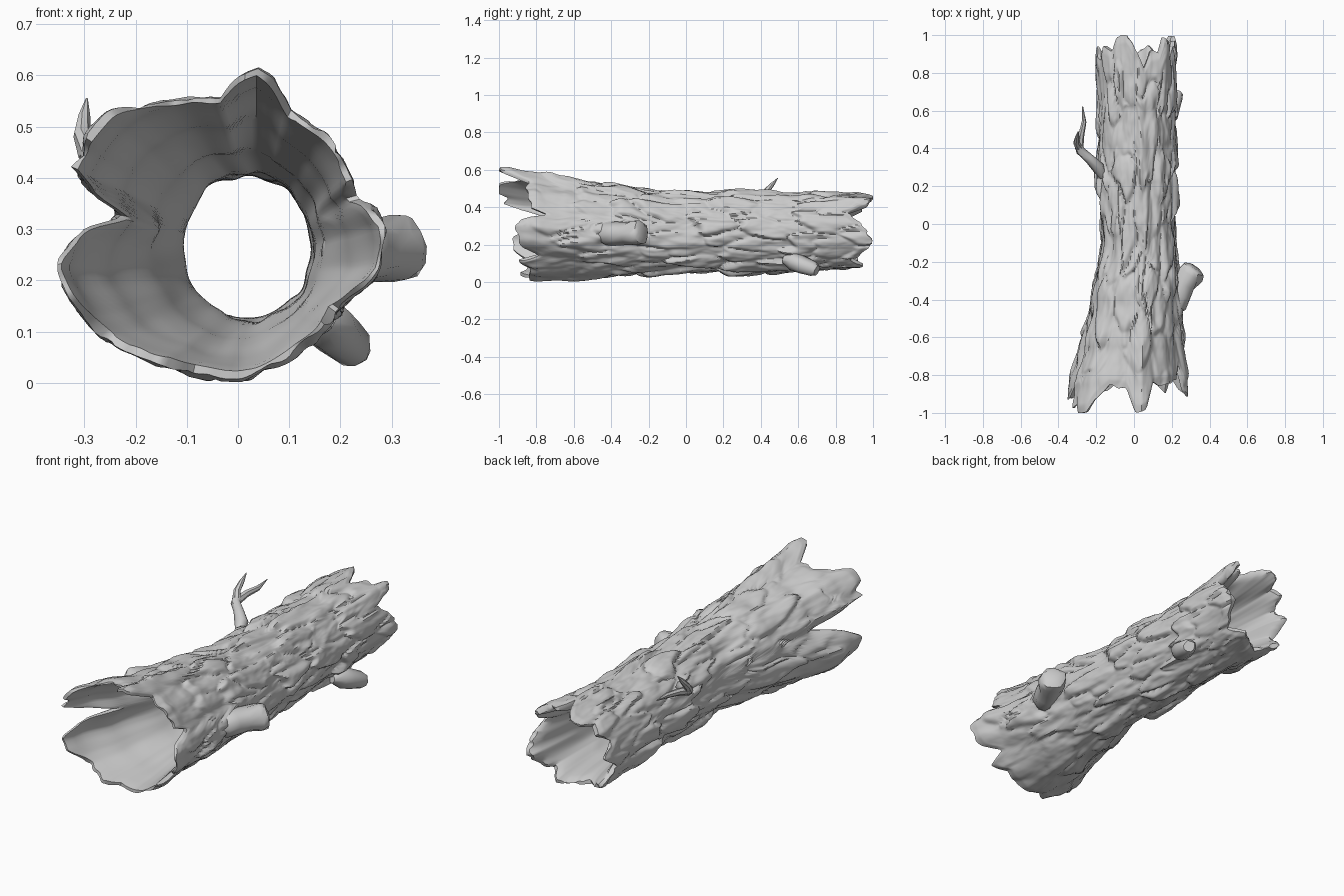
import bpy, bmesh, math
from mathutils import Vector, noise

cube = bpy.data.objects.get("Cube")
if cube:
    bpy.data.objects.remove(cube, do_unlink=True)

# Single bark colour
bark = bpy.data.materials.new("pale_grey_bark")
bark.use_nodes = True
GREY = (0.6, 0.6, 0.6, 1)
bark.diffuse_color = GREY
bark.node_tree.nodes["Principled BSDF"].inputs["Base Color"].default_value = GREY

SIDES, OUT_ROWS, IN_ROWS = 180, 220, 60

# Torn ends: (angle in degrees, y of the rim)
FRONT = [(0, -.91), (7, -.88), (15, -.75), (22, -.83), (45, -.84), (63, -.85), (73, -.98), (83, -1),
         (93, -.87), (112, -.86), (126, -.92), (133, -.99), (146, -1), (151, -.94), (158, -.98),
         (170, -.68), (185, -.86), (193, -.92), (206, -.91), (225, -.83), (245, -.88), (258, -.83),
         (275, -.84), (300, -.83), (314, -.9), (323, -.79), (335, -.88), (360, -.91)]
BACK = [(0, .97), (12, .93), (30, .86), (40, .97), (50, 1), (56, .91), (68, .9), (78, .83),
        (94, .95), (104, 1), (121, .99), (130, .92), (145, .95), (160, .86), (180, .94), (200, .84),
        (225, .92), (250, .86), (270, .9), (290, .95), (310, .88), (322, .92), (342, 1), (360, .97)]
# Radial bulges and dents of the flared front rim and of the back rim
FRONT_RIM = [(0, .01), (20, -.03), (62, -.02), (78, .015), (92, -.03), (112, -.015), (135, .005),
             (158, .005), (171, -.055), (183, .0), (195, .035), (215, .035), (248, 0), (275, .012),
             (300, -.012), (322, -.02), (345, .015), (360, .01)]
BACK_RIM = [(0, 0), (30, 0), (47, .035), (65, 0), (140, .005), (180, .01), (225, .03), (265, 0), (360, 0)]
# Trunk outline along y: centre x, centre z, half width, half height
SHAPE = [(-1, (-.03, .312, .325, .3)), (-.85, (-.025, .302, .305, .292)), (-.65, (-.013, .287, .268, .276)),
         (-.4, (-.002, .273, .23, .246)), (-.1, (.02, .265, .202, .22)), (.5, (.013, .265, .206, .215)),
         (1, (.01, .27, .21, .208))]


def lerp_keys(keys, x):
    for (a, va), (b, vb) in zip(keys, keys[1:]):
        if x <= b:
            f = max(0, (x - a) / (b - a))
            if isinstance(va, tuple):
                f = f * f * (3 - 2 * f)
                return [p + (q - p) * f for p, q in zip(va, vb)]
            return va + (vb - va) * f
    return keys[-1][1]


def bark_height(ang, y):
    # lengthwise bark plates of varied height, fading into the grooves between them
    c, s = math.cos(ang), math.sin(ang)
    warp = .4 * noise.noise((c * 4, y * 5, s * 4))
    p = Vector((c * 2.2 + warp, y * 3.6 + warp, s * 2.2 - warp))
    dist, pts = noise.voronoi(p)
    plate = min(1, (dist[1] - dist[0]) * 3)
    plate *= 2 - plate
    tilt = max(-1, min(1, (pts[0].y - p.y) * 1.6))
    level = noise.cell(pts[0] * 7.3)
    lumps = noise.noise((c * 2.6, y * 4, s * 2.6))
    fine = noise.fractal(Vector((c * 5, y * 6, s * 5)), 1, 2, 3)
    # swollen collar around the broken branch
    collar = .022 * math.exp(-((math.remainder(ang, math.tau) - .05) / .35) ** 2 - ((y + .42) / .12) ** 2)
    return plate * (.011 + .013 * tilt + .011 * level) + .012 * lumps + .009 * fine - .011 + collar


def finish(name, bm, angle=50):
    bmesh.ops.recalc_face_normals(bm, faces=bm.faces)
    me = bpy.data.meshes.new(name)
    bm.to_mesh(me)
    bm.free()
    me.materials.append(bark)
    ob = bpy.data.objects.new(name, me)
    bpy.context.collection.objects.link(ob)
    bpy.ops.object.select_all(action='DESELECT')
    ob.select_set(True)
    bpy.context.view_layer.objects.active = ob
    bpy.ops.object.shade_smooth_by_angle(angle=math.radians(angle))


def bridge(bm, a, b):
    n = len(a)
    for i in range(n):
        j = (i + 1) % n
        bm.faces.new((a[i], a[j], b[j], b[i]))


# Hollow trunk: outer skin from back to front, then inner skin returning
def trunk_point(ang, t, inner):
    deg = math.degrees(ang)
    y0, y1 = lerp_keys(FRONT, deg), lerp_keys(BACK, deg)
    jag = noise.noise((math.cos(ang) * 6, 3, math.sin(ang) * 6)) * .02
    y = max(-1, y0 + jag) * (1 - t) + min(1, y1 + jag) * t
    cx, cz, rx, rz = lerp_keys(SHAPE, y)
    edge = max(0, min(1, min(y - y0, y1 - y) / .3))
    off = lerp_keys(FRONT_RIM, deg) * max(0, min(1, (-.35 - y) / .4))
    off += lerp_keys(BACK_RIM, deg) * max(0, min(1, (y - .6) / .3))
    if inner:
        flare = min(1, max(0, (y + .95) / .75))
        wall = .022 + (.012 + .042 * flare) * math.sqrt(edge)
        off += .01 * noise.noise((math.cos(ang) * 3, y * 2, math.sin(ang) * 3)) - wall
    else:
        off += bark_height(ang, y) * (.5 + .5 * edge)
        off -= .008 * (1 - min(1, edge * 8))
    z = cz + (rz + off) * math.sin(ang)
    return Vector((cx + (rx + off) * math.cos(ang), y, max(0, z)))


bm = bmesh.new()
rings = []
rows = [(1 - i / OUT_ROWS, False) for i in range(OUT_ROWS + 1)]
rows += [(i / IN_ROWS, True) for i in range(IN_ROWS + 1)]
for t, inner in rows:
    rings.append([bm.verts.new(trunk_point(math.tau * k / SIDES, t, inner)) for k in range(SIDES)])
for a, b in zip(rings, rings[1:] + rings[:1]):
    bridge(bm, a, b)
finish("hollow_trunk", bm)


# Branches: tapered tubes through (x, y, z, radius) points
def branch(name, path, sides=9, rough=.0):
    bm = bmesh.new()
    pts = [Vector(p[:3]) for p in path]
    loops = []
    for i, p in enumerate(pts):
        d = (pts[min(i + 1, len(pts) - 1)] - pts[max(i - 1, 0)]).normalized()
        u = d.cross(Vector((0, 0, 1))).normalized()
        v = u.cross(d)
        ring = []
        for k in range(sides):
            a = math.tau * k / sides
            r = path[i][3] * (1 + rough * noise.noise((math.cos(a) * 2, i * .6, math.sin(a) * 2)))
            ring.append(bm.verts.new(p + (u * math.cos(a) + v * math.sin(a)) * r))
        loops.append(ring)
    for a, b in zip(loops, loops[1:]):
        bridge(bm, a, b)
    bm.faces.new(loops[0])
    bm.faces.new(loops[-1])
    finish(name, bm)


branch("broken_branch", [(.2, -.47, .25, .03), (.218, -.43, .252, .058), (.24, -.375, .256, .062),
                         (.268, -.32, .258, .058), (.3, -.265, .262, .068), (.318, -.24, .266, .062),
                         (.325, -.23, .268, .042)], 12, .3)
branch("low_stub", [(.17, .52, .12, .02), (.18, .57, .11, .05), (.198, .62, .09, .047),
                    (.222, .68, .07, .04), (.232, .7, .062, .028)], 10, .2)
branch("twig", [(-.165, .25, .37, .02), (-.19, .3, .4, .032), (-.24, .35, .425, .025),
                (-.285, .39, .44, .024), (-.295, .42, .46, .02)], 8, .2)
branch("twig_long_fork", [(-.29, .4, .445, .022), (-.28, .47, .46, .017), (-.265, .54, .465, .013),
                          (-.272, .625, .475, .002)], 7)
branch("twig_short_fork", [(-.29, .4, .445, .022), (-.305, .43, .485, .017), (-.3, .46, .52, .012),
                           (-.295, .49, .555, .002)], 7)
